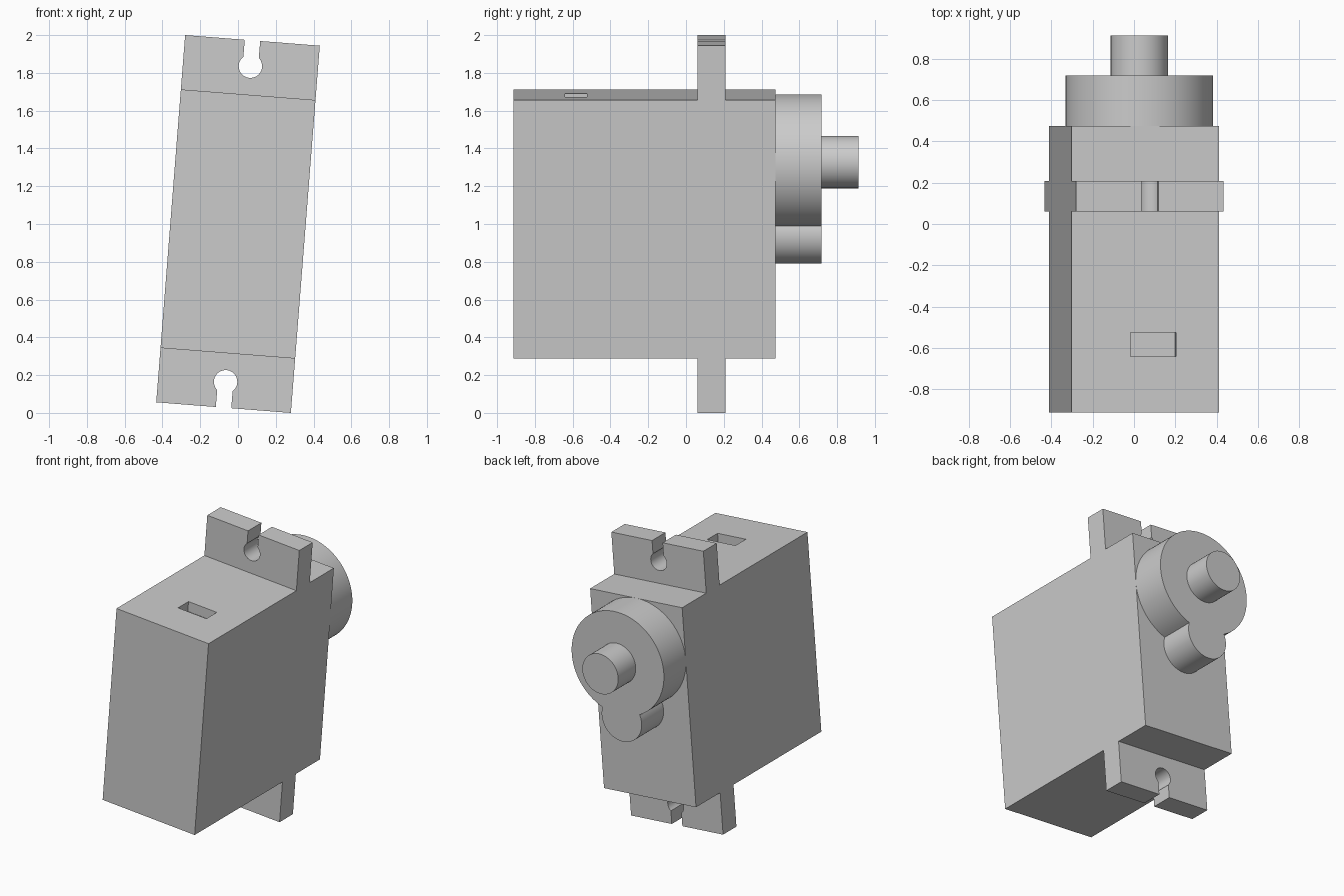
import bpy
import bmesh
from math import sin, cos, pi, radians, atan2, sqrt, asin
from mathutils import Matrix, Vector

if "Cube" in bpy.data.objects:
    bpy.data.objects.remove(bpy.data.objects["Cube"], do_unlink=True)

TILT = Matrix.Translation((0, 0, 1)) @ Matrix.Rotation(radians(4.5), 4, 'Y')
HALF_W, HALF_H, EAR_END = 0.3575, 0.6865, 0.975
BACK, FACE, CAP_END, SHAFT_END = -0.912, 0.475, 0.718, 0.912
AXIS_Z = HALF_H - HALF_W

grey = bpy.data.materials.new("plain_grey")
grey.use_nodes = True
grey.diffuse_color = (0.6, 0.6, 0.6, 1)
grey.node_tree.nodes["Principled BSDF"].inputs["Base Color"].default_value = (0.6, 0.6, 0.6, 1)


def finish(name, bm):
    """Turn a bmesh into a tilted, shaded object."""
    bmesh.ops.recalc_face_normals(bm, faces=bm.faces)
    mesh = bpy.data.meshes.new(name)
    bm.to_mesh(mesh)
    bm.free()
    mesh.materials.append(grey)
    obj = bpy.data.objects.new(name, mesh)
    bpy.context.collection.objects.link(obj)
    obj.matrix_world = TILT
    bpy.ops.object.select_all(action='DESELECT')
    obj.select_set(True)
    bpy.context.view_layer.objects.active = obj
    bpy.ops.object.shade_smooth_by_angle(angle=radians(30))
    return obj


def prism(name, outline, y0, y1):
    """Extrude an x-z outline along y."""
    bm = bmesh.new()
    near = [bm.verts.new((x, y0, z)) for x, z in outline]
    far = [bm.verts.new((x, y1, z)) for x, z in outline]
    bm.faces.new(near)
    bm.faces.new(far)
    n = len(outline)
    for i in range(n):
        j = (i + 1) % n
        bm.faces.new((near[i], near[j], far[j], far[i]))
    return finish(name, bm)


def arc(cz, r, a0, a1, steps):
    """Points on an arc centred on the middle line."""
    return [(r * cos(a0 + (a1 - a0) * i / steps), cz + r * sin(a0 + (a1 - a0) * i / steps))
            for i in range(steps + 1)]


# Case: a box with a shallow rectangular recess in its top
bm = bmesh.new()
bmesh.ops.create_cube(bm, size=1)
for v in bm.verts:
    v.co = (v.co.x * 2 * HALF_W, (BACK + FACE) / 2 + v.co.y * (FACE - BACK), v.co.z * 2 * HALF_H)
x0, x1, y0, y1 = -0.07, 0.15, -0.64, -0.525
for co, no in (((x0, 0, 0), (1, 0, 0)), ((x1, 0, 0), (1, 0, 0)),
               ((0, y0, 0), (0, 1, 0)), ((0, y1, 0), (0, 1, 0))):
    bmesh.ops.bisect_plane(bm, geom=bm.verts[:] + bm.edges[:] + bm.faces[:],
                           plane_co=co, plane_no=no)
bm.normal_update()
for f in bm.faces[:]:
    c = f.calc_center_median()
    if f.normal.z > 0.9 and x0 < c.x < x1 and y0 < c.y < y1:
        bmesh.ops.inset_individual(bm, faces=[f], thickness=0, depth=-0.07)
        break
finish("case", bm)

# Mounting ears with keyhole slots
HOLE_Z, HOLE_R, SLOT = 0.838, 0.062, 0.041
start = pi / 2 - asin(SLOT / HOLE_R)
ear = [(-HALF_W, HALF_H), (HALF_W, HALF_H), (HALF_W, EAR_END), (SLOT, EAR_END)]
ear += arc(HOLE_Z, HOLE_R, start, -pi - start, 32)
ear += [(-SLOT, EAR_END), (-HALF_W, EAR_END)]
prism("top_ear", ear, 0.06, 0.208)
prism("bottom_ear", [(-x, -z) for x, z in ear], 0.06, 0.208)

# Gear cover: large round boss joined to a small one below
LOBE_R, LOBE_Z = 0.155, -0.055
d = AXIS_Z - LOBE_Z
drop = (HALF_W ** 2 - LOBE_R ** 2 + d * d) / (2 * d)
join_x, join_z = sqrt(HALF_W ** 2 - drop ** 2), AXIS_Z - drop
big = atan2(join_z - AXIS_Z, join_x)
small = atan2(join_z - LOBE_Z, join_x)
cover = arc(AXIS_Z, HALF_W, big, pi - big, 72)
cover += arc(LOBE_Z, LOBE_R, -pi - small, small, 40)[1:-1]
prism("gear_cover", cover, FACE, CAP_END)

# Output shaft
prism("output_shaft", arc(AXIS_Z, 0.139, 0, 2 * pi, 48)[:-1], CAP_END, SHAFT_END)
